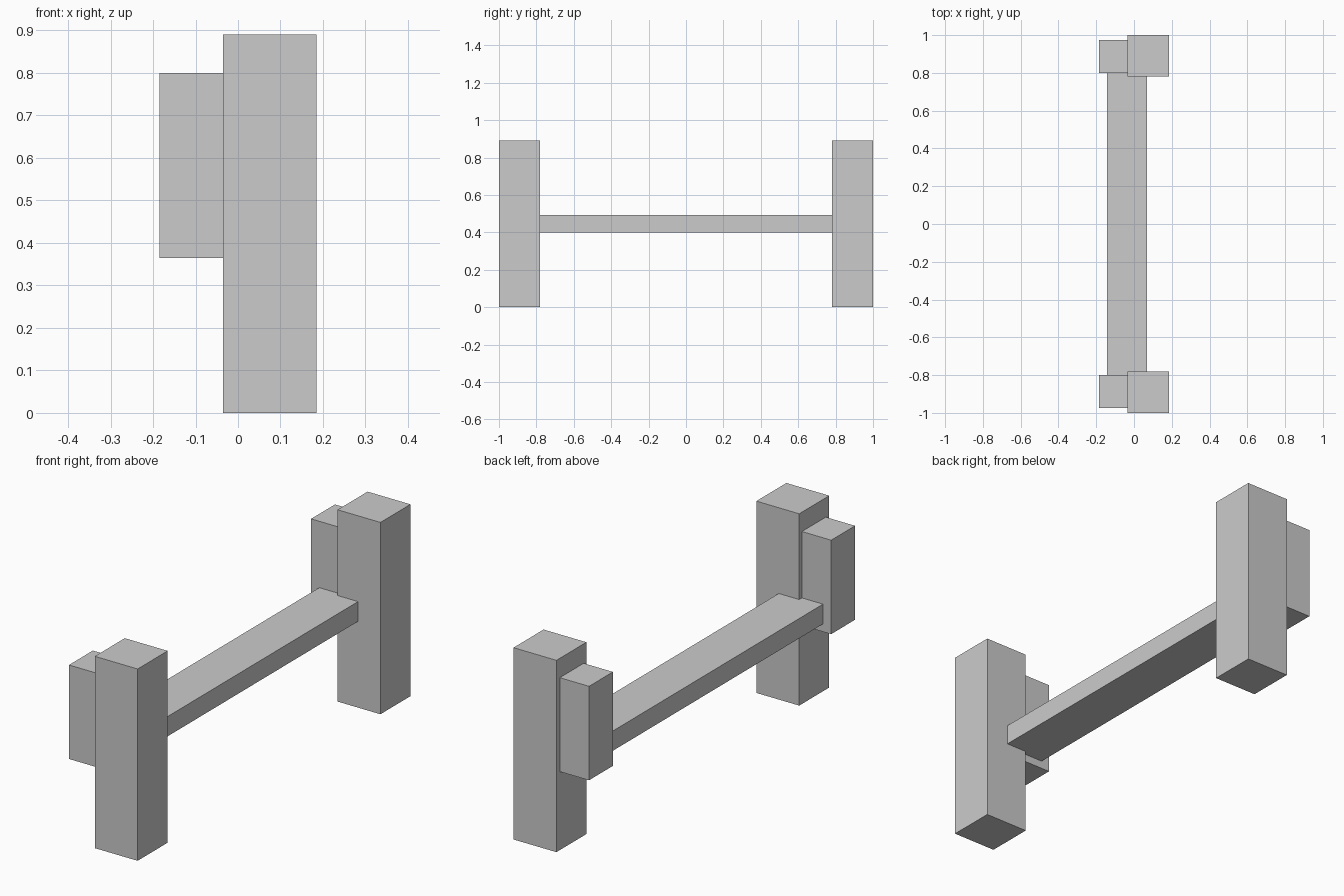
import bpy

if "Cube" in bpy.data.objects:
    bpy.data.objects.remove(bpy.data.objects["Cube"])


def box(name, lo, hi):
    """Axis-aligned box between two opposite corners."""
    bpy.ops.mesh.primitive_cube_add(size=1, location=[(a + b) / 2 for a, b in zip(lo, hi)])
    ob = bpy.context.object
    ob.name = name
    ob.scale = [b - a for a, b in zip(lo, hi)]
    bpy.ops.object.transform_apply(location=False, rotation=False, scale=True)
    return ob


# Posts and the shorter blocks behind them, one pair at each end
for side, s in (("front", -1), ("back", 1)):
    y0, y1 = sorted((s * 0.78, s * 1.0))
    box(f"{side}_post", (-0.035, y0, 0), (0.185, y1, 0.89))
    y0, y1 = sorted((s * 0.80, s * 0.975))
    box(f"{side}_side_block", (-0.185, y0, 0.364), (-0.035, y1, 0.80))

# Flat rail joining the two ends
box("cross_rail", (-0.143, -0.80, 0.40), (0.07, 0.80, 0.492))
